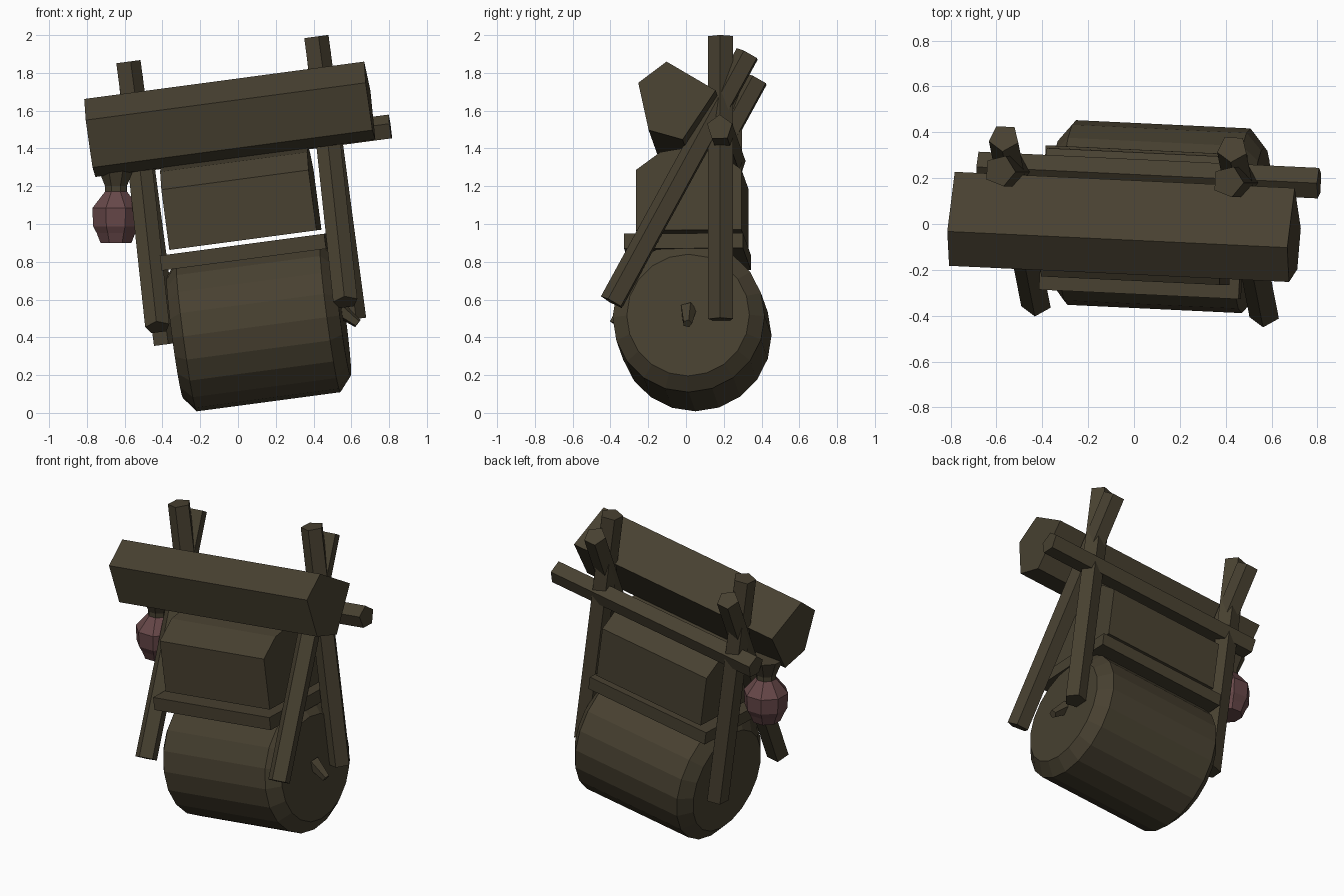
import bpy, bmesh, math
from mathutils import Vector, Matrix

if "Cube" in bpy.data.objects:
    bpy.data.objects.remove(bpy.data.objects["Cube"])

# The whole frame leans: yaw first, then tilt sideways
LEAN = Matrix.Rotation(math.radians(-7.6), 4, 'Y') @ Matrix.Rotation(math.radians(-2.7), 4, 'Z')


def material(name, rgb):
    m = bpy.data.materials.new(name)
    m.diffuse_color = (*rgb, 1)
    m.use_nodes = True
    m.node_tree.nodes["Principled BSDF"].inputs["Base Color"].default_value = m.diffuse_color
    return m


WOOD = material("dark_wood", (0.064, 0.052, 0.030))
PINK = material("dusky_pink", (0.135, 0.064, 0.066))


def loft(name, rings, mats=(WOOD,), matrix=LEAN, rule=None):
    """Join rings of points into a closed, flat-shaded solid."""
    bm = bmesh.new()
    loops = [[bm.verts.new(matrix @ Vector(p)) for p in ring] for ring in rings]
    n = len(loops[0])
    for a, b in zip(loops, loops[1:]):
        for i in range(n):
            j = (i + 1) % n
            bm.faces.new((a[i], a[j], b[j], b[i]))
    bm.faces.new(loops[0][::-1])
    bm.faces.new(loops[-1])
    bmesh.ops.recalc_face_normals(bm, faces=bm.faces)
    if rule:
        for f in bm.faces:
            f.material_index = rule(f.calc_center_median())
    me = bpy.data.meshes.new(name)
    bm.to_mesh(me)
    bm.free()
    for m in mats:
        me.materials.append(m)
    ob = bpy.data.objects.new(name, me)
    bpy.context.collection.objects.link(ob)
    return ob


def turned(name, p0, p1, profile, sides, up, **kw):
    """Solid of revolution along p0-p1; profile holds (fraction, radius); a vertex points to up."""
    p0, p1 = Vector(p0), Vector(p1)
    d = (p1 - p0).normalized()
    u = Vector(up)
    u = (u - d * u.dot(d)).normalized()
    v = d.cross(u)
    angles = [2 * math.pi * i / sides for i in range(sides)]
    rings = [[p0.lerp(p1, t) + r * (math.cos(a) * u + math.sin(a) * v) for a in angles]
             for t, r in profile]
    return loft(name, rings, **kw)


def extrude_x(name, profile, x0, x1):
    return loft(name, [[(x, y, z) for y, z in profile] for x in (x0, x1)])


# Barrel with chamfered rims
turned("barrel", (-0.28, 0.04, 0.44), (0.616, 0.04, 0.44),
       [(0, 0.325), (0.07, 0.403), (0.927, 0.403), (1, 0.325)], 20, (0, 0, 1))
turned("barrel_tap", (0.60, 0.04, 0.475), (0.69, 0.04, 0.385),
       [(0, 0.045), (1, 0.025)], 5, (0, 1, 0))

# Slab above the barrel and the chest floating on it
extrude_x("slab", [(-0.30, 0.80), (0.33, 0.80), (0.33, 0.88), (-0.30, 0.88)], -0.287, 0.592)
extrude_x("chest", [(-0.24, 0.903), (0.32, 0.903), (0.32, 1.225), (0.19, 1.32),
                    (0.04, 1.345), (-0.11, 1.32), (-0.24, 1.225)], -0.235, 0.552)

# Five-sided log on top
extrude_x("top_log", [(-0.06, 1.755), (-0.21, 1.643), (-0.155, 1.39), (0.025, 1.338), (0.20, 1.60)],
          -0.585, 0.912)

# Crossed poles at both sides and the pole resting in them
for side, x in (("left", -0.345), ("right", 0.66)):
    turned(side + "_post", (x, 0.216, 0.41), (x, 0.216, 1.92),
           [(0, 0.07), (1, 0.07)], 5, (0.3, -1, 0))
    turned(side + "_slanted_leg", (x, -0.36, 0.505), (x, 0.36, 1.826),
           [(0, 0.068), (1, 0.068)], 5, (0, -1, 0.5))
turned("cross_pole", (-0.51, 0.225, 1.39), (0.99, 0.225, 1.39),
       [(0, 0.07), (1, 0.07)], 5, (0, 0, 1))

# Pot hanging straight down under the log, wooden neck on a pink body
turned("hanging_pot", (-0.646, 0.095, 0.9), (-0.646, 0.095, 1.3),
       [(0, 0.088), (0.13, 0.11), (0.22, 0.13), (0.46, 0.135), (0.68, 0.062), (0.75, 0.062), (1, 0.105)],
       8, (1, 0.4, 0), mats=(PINK, WOOD), matrix=Matrix.Identity(4),
       rule=lambda c: 1 if c.z > 1.17 else 0)
